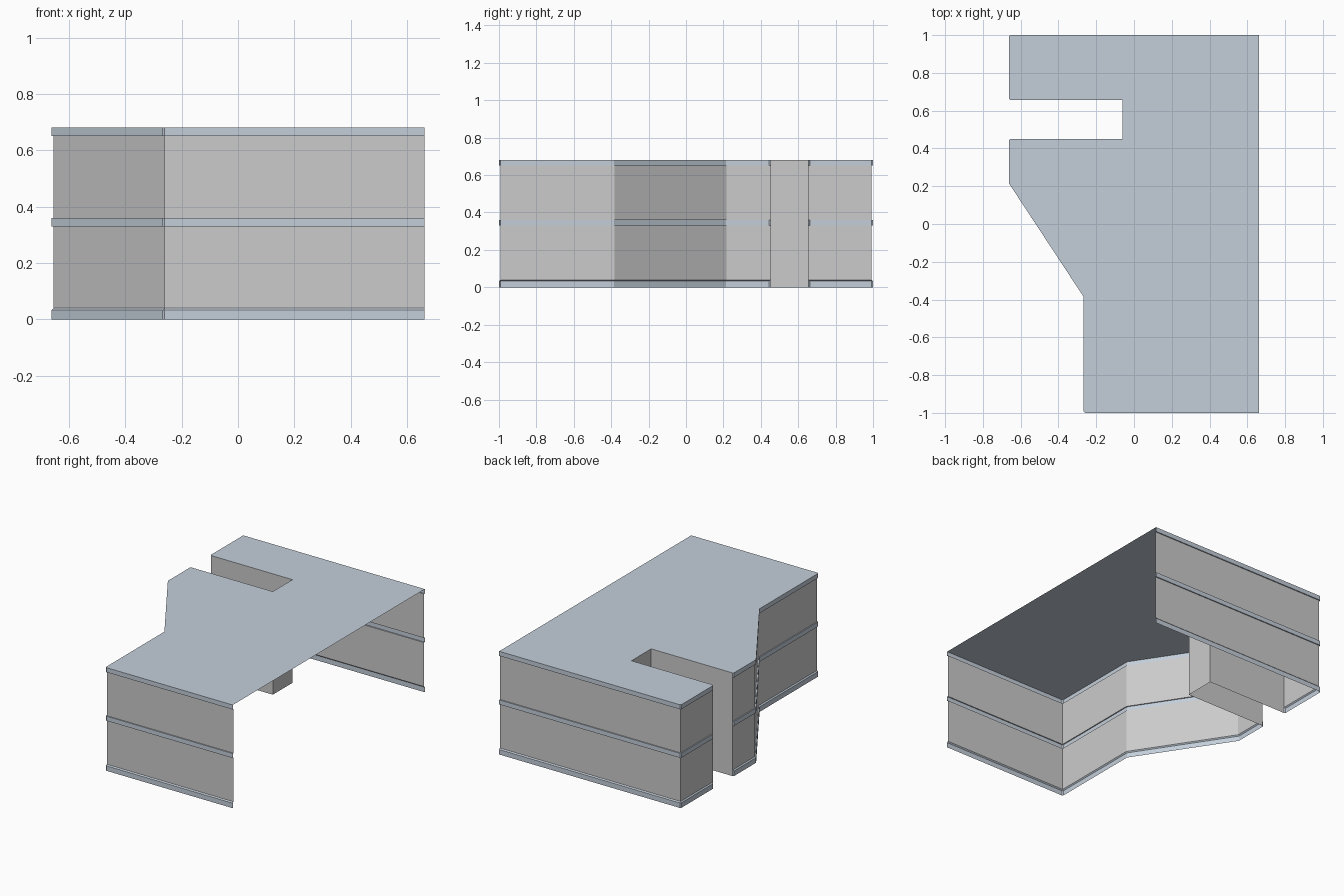
import bpy
import bmesh

if "Cube" in bpy.data.objects:
    bpy.data.objects.remove(bpy.data.objects["Cube"])

L, S, E = 0.662, 0.26, 0.007      # half width, step wall x, band depth
N0, N1, NX = 0.451, 0.656, -0.062  # notch y range and back x
W = L - E
H = 0.68

trim = bpy.data.materials.new("blue_grey_trim")
trim.diffuse_color = (0.55, 0.62, 0.70, 1)
trim.use_nodes = True
trim.node_tree.nodes["Principled BSDF"].inputs["Base Color"].default_value = trim.diffuse_color

# Plan paths as (outer band line, inner wall line), running clockwise
front_path = [
    ((L, -1), (L, E - 1)),
    ((-S, -1), (-S, E - 1)),
    ((-S - E, E - 1), (-S, E - 1)),
    ((-S - E, -0.385), (-S, -0.383)),
    ((-L, 0.215), (-W, 0.217)),
    ((-L, N0 - E), (-W, N0)),
    ((-W, N0), (-W, N0)),
]
back_path = [
    ((-W, N1), (-W, N1)),
    ((-L, N1 + E), (-W, N1)),
    ((-L, 1 - E), (-W, 1 - E)),
    ((-W, 1), (-W, 1 - E)),
    ((L, 1), (L, 1 - E)),
]
notch_path = [(p, p) for p in [(-W, N0), (NX, N0), (NX, N1), (-W, N1)]]


def finish(bm, name, mat=None):
    bmesh.ops.remove_doubles(bm, verts=bm.verts, dist=1e-5)
    me = bpy.data.meshes.new(name)
    bm.to_mesh(me)
    bm.free()
    ob = bpy.data.objects.new(name, me)
    bpy.context.collection.objects.link(ob)
    if mat:
        me.materials.append(mat)


def sweep(name, path, profile, mat=None):
    """Loft a profile of (line index, z) along a plan path."""
    bm = bmesh.new()
    for a, b in zip(path, path[1:]):
        for (k0, z0), (k1, z1) in zip(profile, profile[1:]):
            quad = [(*a[k0], z0), (*a[k1], z1), (*b[k1], z1), (*b[k0], z0)]
            pts = list(dict.fromkeys(quad))
            if len(pts) > 2:
                bm.faces.new([bm.verts.new(p) for p in pts])
    finish(bm, name, mat)


# Storey walls and projecting bands, open on the right side and underneath
OUT, IN = 0, 1
walls = {"lower": (0.04, 0.33), "upper": (0.36, 0.65)}
bands = {
    "base": [(OUT, 0), (OUT, 0.033), (IN, 0.04)],
    "middle": [(IN, 0.33), (OUT, 0.33), (OUT, 0.36), (IN, 0.36)],
    "roof": [(IN, 0.65), (OUT, 0.65), (OUT, H)],
}
for side, path in (("front", front_path), ("back", back_path)):
    for name, (z0, z1) in walls.items():
        sweep(f"{side}_{name}_wall", path, [(IN, z0), (IN, z1)])
    for name, profile in bands.items():
        sweep(f"{side}_{name}_band", path, profile, trim)

# Plain walls lining the notch
sweep("notch_wall", notch_path, [(IN, 0), (IN, H)])

# Flat roof sheet
outline = [p[0] for p in front_path + notch_path[1:-1] + back_path]
bm = bmesh.new()
bm.faces.new([bm.verts.new((x, y, H)) for x, y in reversed(outline)])
finish(bm, "roof", trim)
